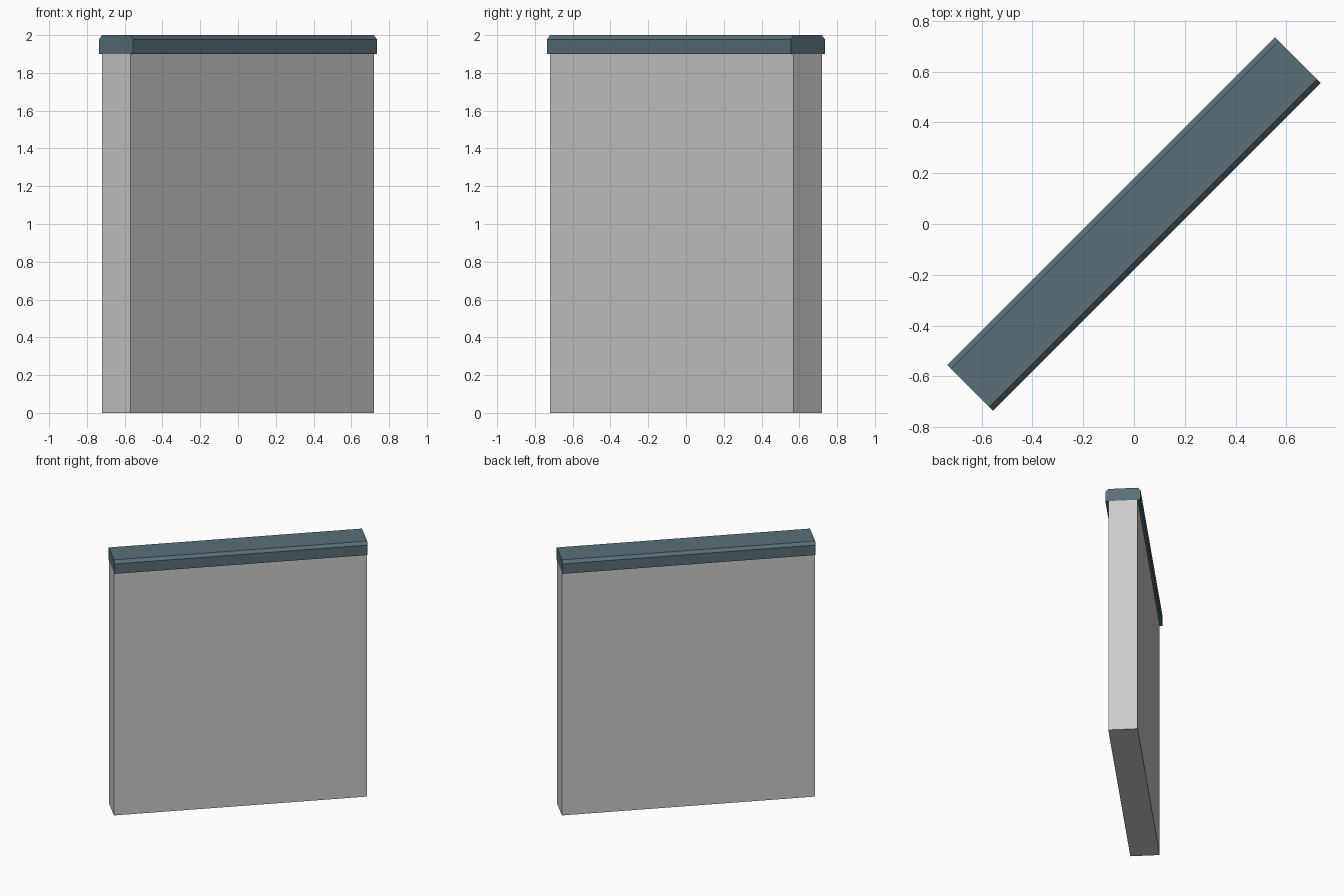
import bpy, bmesh
from math import radians

if "Cube" in bpy.data.objects:
    bpy.data.objects.remove(bpy.data.objects["Cube"])

HALF_LEN = 0.912  # half length along the wall


def extrude_profile(name, profile):
    """Sweep a closed (width, height) profile along the wall, turned 45 degrees."""
    bm = bmesh.new()
    face = bm.faces.new([bm.verts.new((-HALF_LEN, y, z)) for y, z in profile])
    swept = bmesh.ops.extrude_face_region(bm, geom=[face], use_keep_orig=True)
    verts = [g for g in swept["geom"] if isinstance(g, bmesh.types.BMVert)]
    bmesh.ops.translate(bm, verts=verts, vec=(2 * HALF_LEN, 0, 0))
    bmesh.ops.recalc_face_normals(bm, faces=bm.faces)
    mesh = bpy.data.meshes.new(name)
    bm.to_mesh(mesh)
    bm.free()
    obj = bpy.data.objects.new(name, mesh)
    obj.rotation_euler.z = radians(45)
    bpy.context.collection.objects.link(obj)
    return obj


def mirrored(half):
    """Complete a profile from its right half, listed bottom to top."""
    return half + [(-y, z) for y, z in reversed(half)]


# Plain grey wall panel
extrude_profile("wall_panel", mirrored([(0.106, 0), (0.106, 1.9)]))

# Overhanging coping with chamfered long edges
coping = extrude_profile("wall_coping", mirrored([(0.127, 1.9), (0.127, 1.978), (0.106, 2.0)]))
slate = bpy.data.materials.new("slate_blue")
slate.diffuse_color = (0.10, 0.16, 0.19, 1)
slate.use_nodes = True
slate.node_tree.nodes["Principled BSDF"].inputs["Base Color"].default_value = slate.diffuse_color
coping.data.materials.append(slate)
